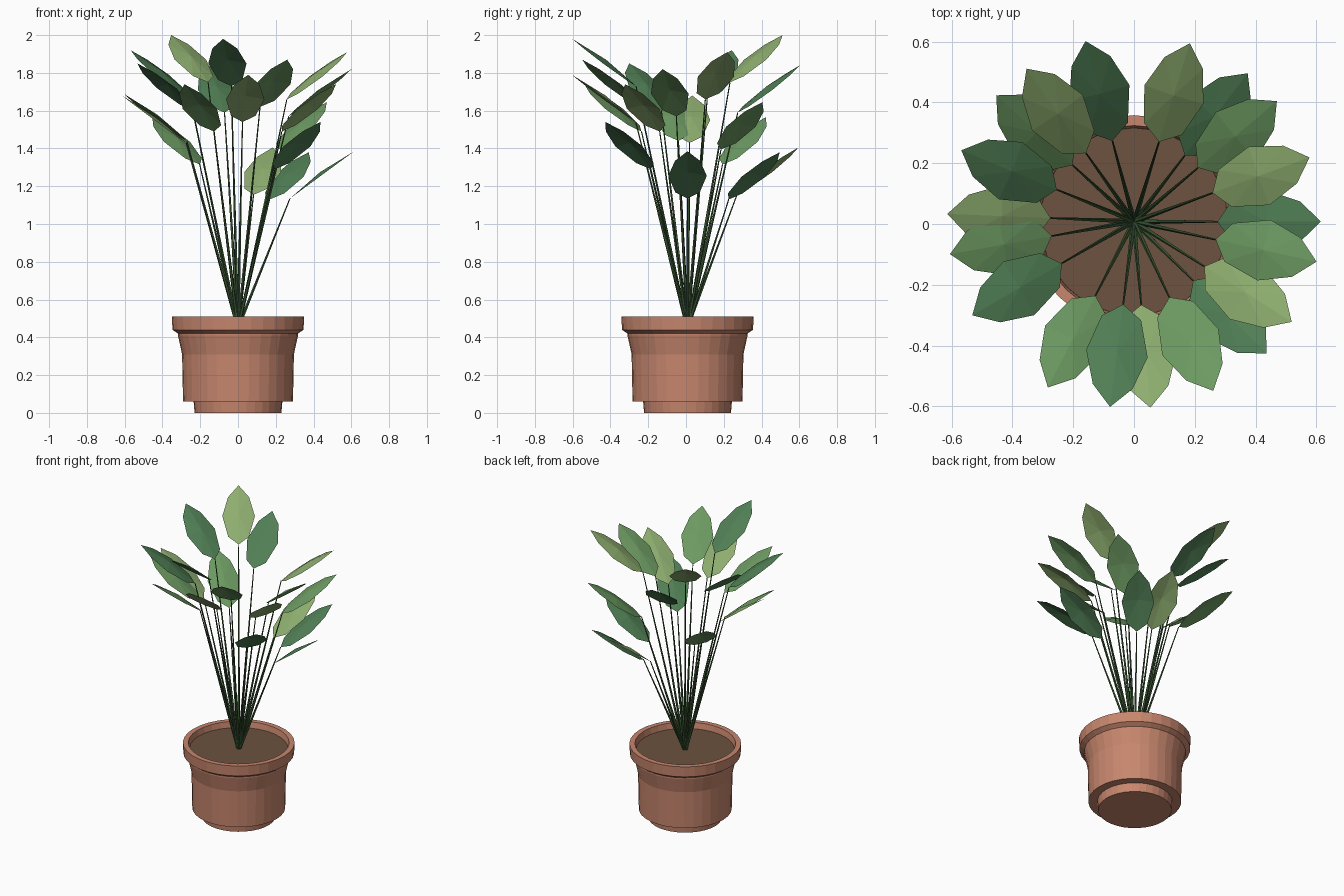
import bpy, math
from mathutils import Vector

if "Cube" in bpy.data.objects:
    bpy.data.objects.remove(bpy.data.objects["Cube"])

SIDES = 32
CENTRE = Vector((0, 0.008, 0))


def material(name, rgb):
    m = bpy.data.materials.new(name)
    m.diffuse_color = (*rgb, 1)
    m.use_nodes = True
    m.node_tree.nodes["Principled BSDF"].inputs["Base Color"].default_value = m.diffuse_color
    return m


def make(name, verts, faces, mat):
    me = bpy.data.meshes.new(name)
    me.from_pydata([tuple(v) for v in verts], [], faces)
    me.materials.append(mat)
    ob = bpy.data.objects.new(name, me)
    ob.location = CENTRE
    bpy.context.collection.objects.link(ob)
    return ob


def lathe(name, profile, mat, cap_start):
    """Spin a radius/height profile and close one end with a disc."""
    verts, faces = [], []
    for r, z in profile:
        for i in range(SIDES):
            a = math.tau * i / SIDES
            verts.append((r * math.cos(a), r * math.sin(a), z))
    for j in range(len(profile) - 1):
        for i in range(SIDES):
            k = (i + 1) % SIDES
            faces.append((j * SIDES + i, j * SIDES + k,
                          (j + 1) * SIDES + k, (j + 1) * SIDES + i))
    if cap_start:
        faces.append(tuple(reversed(range(SIDES))))
    else:
        n = (len(profile) - 1) * SIDES
        faces.append(tuple(range(n, n + SIDES)))
    return make(name, verts, faces, mat)


terracotta = material("terracotta", (0.57, 0.24, 0.155))
earth = material("earth", (0.15, 0.085, 0.05))
stem_green = material("stem_green", (0.045, 0.10, 0.035))
greens = [material("leaf_dark", (0.08, 0.21, 0.09)),
          material("leaf_mid", (0.15, 0.32, 0.12)),
          material("leaf_light", (0.27, 0.42, 0.16))]

# Pot with foot, flared body and thick rim
lathe("pot", [(0.23, 0), (0.235, 0.06), (0.291, 0.06), (0.296, 0.31),
              (0.318, 0.41), (0.318, 0.42), (0.347, 0.44), (0.35, 0.51),
              (0.316, 0.51), (0.305, 0.45)], terracotta, True)

# Soil disc
lathe("soil", [(0.309, 0.465), (0.308, 0.47)], earth, False)


def stem(name, start, end, r0, r1):
    axis = (end - start).normalized()
    u = axis.cross(Vector((0, 0, 1))).normalized()
    v = axis.cross(u)
    verts = []
    for p, r in ((start, r0), (end, r1)):
        for i in range(5):
            a = math.tau * i / 5
            verts.append(p + r * (math.cos(a) * u + math.sin(a) * v))
    faces = [(i, i + 5, (i + 1) % 5 + 5, (i + 1) % 5) for i in range(5)]
    faces.append((5, 9, 8, 7, 6))
    make(name, verts, faces, stem_green)


# Half outline of a leaf: fraction of length, half width
HALF = [(0.13, 0.065), (0.48, 0.102), (0.80, 0.066)]


def leaf(name, base, tip, mat):
    axis = tip - base
    side = axis.cross(Vector((0, 0, 1))).normalized()
    up = side.cross(axis).normalized()
    outline = [base] + [base + axis * t + side * w for t, w in HALF] + [tip]
    outline += [base + axis * t - side * w for t, w in reversed(HALF)]
    middle = base + axis * 0.5 + up * 0.018
    n = len(outline)
    faces = [(i, (i + 1) % n, n) for i in range(n)]
    make(name, outline + [middle], faces, mat)


# Stems and leaves spiral round by the golden angle, at varied heights
tip_heights = [1.385, 1.565, 1.79, 1.38, 1.69, 1.74, 1.84, 1.74, 1.91, 1.92,
               1.87, 1.405, 1.85, 1.82, 2.0, 1.98, 1.645, 1.68, 1.54]
for k, z in enumerate(tip_heights):
    a = math.radians(137.508 * k)
    out = Vector((math.cos(a), math.sin(a), 0))
    base = out * 0.275 + Vector((0, 0, z - 0.25))
    tip = out * 0.615 + Vector((0, 0, z))
    stem(f"stem_{k + 1}", out * 0.004 + Vector((0, 0, 0.46)), base, 0.009, 0.003)
    leaf(f"leaf_{k + 1}", base, tip, greens[k % 3])
